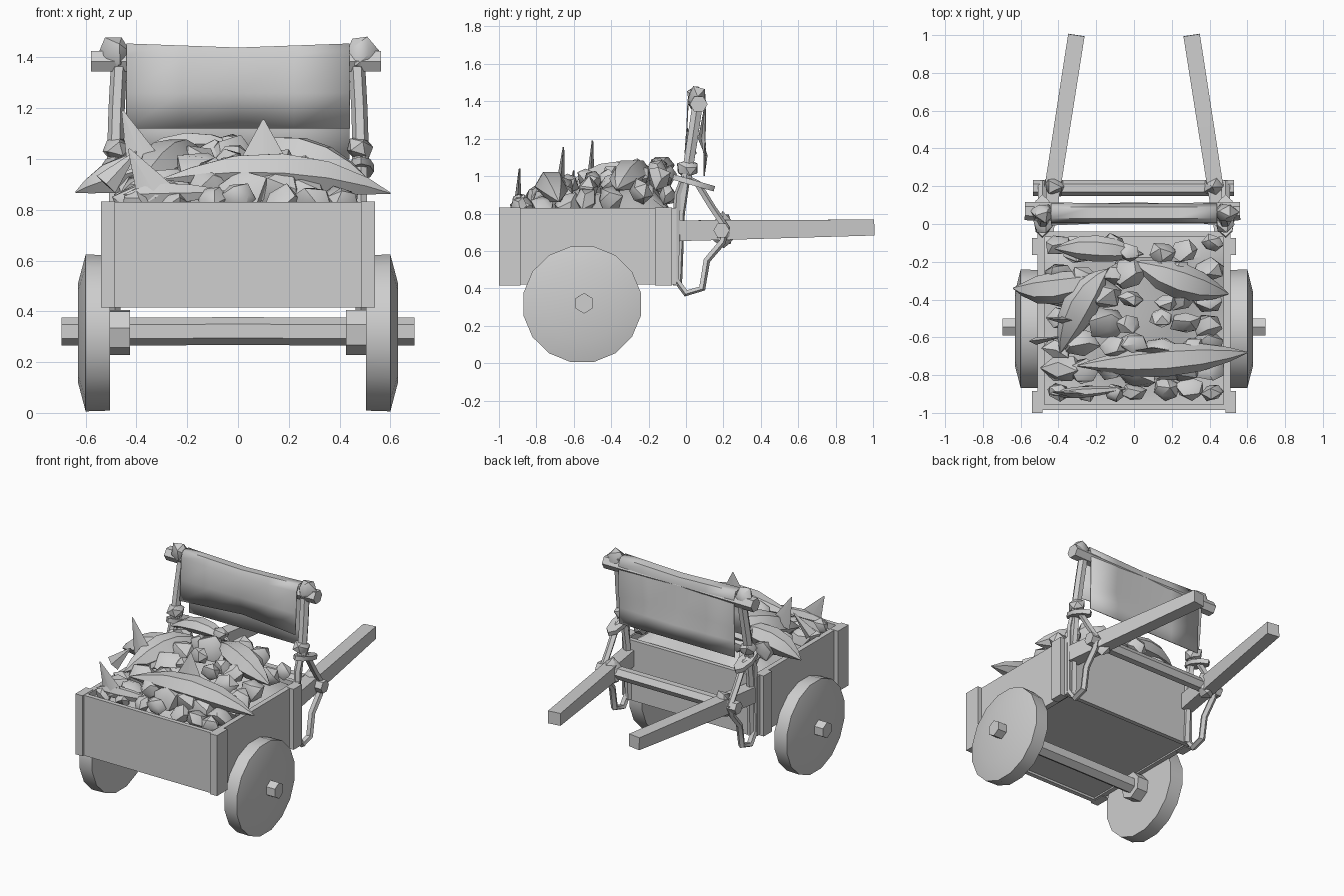
import bpy, bmesh, math, random
from mathutils import Vector as V

if "Cube" in bpy.data.objects:
    bpy.data.objects.remove(bpy.data.objects["Cube"])

random.seed(4)
grey = bpy.data.materials.new("plain grey")
grey.diffuse_color = (0.62, 0.62, 0.62, 1)
grey.use_nodes = True
grey.node_tree.nodes["Principled BSDF"].inputs["Base Color"].default_value = grey.diffuse_color


def finish(name, bm):
    bmesh.ops.recalc_face_normals(bm, faces=bm.faces[:])
    me = bpy.data.meshes.new(name)
    bm.to_mesh(me)
    bm.free()
    me.materials.append(grey)
    ob = bpy.data.objects.new(name, me)
    bpy.context.collection.objects.link(ob)
    return ob


def box(name, lo, hi):
    bm = bmesh.new()
    bmesh.ops.create_cube(bm, size=1)
    for v in bm.verts:
        v.co = V([(lo[i] + hi[i]) / 2 + v.co[i] * (hi[i] - lo[i]) for i in range(3)])
    return finish(name, bm)


def sweep(name, pts, radii, n=6, up=(0, 0, 1), turn=0.0, closed=False):
    """Loft n-sided rings along a path; radii holds (side, up) per point."""
    pts = [V(p) for p in pts]
    bm, rings, m = bmesh.new(), [], len(pts)
    for i, p in enumerate(pts):
        a, b = (pts[i - 1], pts[(i + 1) % m]) if closed else (pts[max(i - 1, 0)], pts[min(i + 1, m - 1)])
        t = (b - a).normalized()
        s = t.cross(V(up)).normalized()
        u = s.cross(t)
        ra, rb = radii[i] if isinstance(radii, list) else radii
        rings.append([bm.verts.new(p + s * ra * math.cos(turn + k * math.tau / n)
                                   + u * rb * math.sin(turn + k * math.tau / n)) for k in range(n)])
    for i in range(m if closed else m - 1):
        r, q = rings[i], rings[(i + 1) % m]
        for k in range(n):
            bm.faces.new((r[k], r[(k + 1) % n], q[(k + 1) % n], q[k]))
    if not closed:
        bm.faces.new(rings[0])
        bm.faces.new(rings[-1])
    return finish(name, bm)


def lump(name, c, size, jitter=0.2, spin=True):
    bm = bmesh.new()
    bmesh.ops.create_icosphere(bm, subdivisions=1, radius=1)
    e = V((random.random(), random.random(), random.random())) * 6 if spin else V((0, 0, 0))
    from mathutils import Euler
    rot = Euler(e).to_matrix()
    for v in bm.verts:
        d = rot @ v.co * (1 + random.uniform(-jitter, jitter))
        v.co = V([c[i] + d[i] * size[i] for i in range(3)])
    return finish(name, bm)


def spindle(name, a, mid, b, w, h):
    """Fat body pointed at both ends, bent through mid."""
    a, mid, b = V(a), V(mid), V(b)
    pts, rad = [], []
    for t, k in ((0, .04), (.12, .4), (.3, .85), (.5, 1), (.7, .85), (.88, .45), (1, .04)):
        pts.append(a * (1 - t) * (1 - 2 * t) + mid * 4 * t * (1 - t) + b * t * (2 * t - 1))
        rad.append((w * k, h * k))
    return sweep(name, pts, rad, 6)


# cart box
box("front_panel", (-.53, -.985, .415), (.53, -.955, .83))
box("back_panel", (-.5, -.07, .415), (.5, -.04, .83))
box("floor", (-.5, -.97, .43), (.5, -.05, .455))

# axle through both wheels
sweep("axle", [(-.695, -.545, .32), (0, -.545, .322), (.695, -.545, .32)], (.052, .055), 6, turn=math.pi / 6)

Q = math.pi / 4
for s, side in ((-1, "left"), (1, "right")):
    # side walls and corner posts
    box(side + "_wall", (min(s * .475, s * .51), -.97, .42), (max(s * .475, s * .51), -.05, .83))
    for y0, y1, tag in ((-1, -.885, "front"), (-.165, -.075, "back")):
        box(f"{side}_{tag}_post", (min(s * .485, s * .54), y0, .415), (max(s * .485, s * .54), y1, .832))
    # wheel, slightly domed outwards
    sweep(side + "_wheel", [(s * .505, -.555, .315), (s * .6, -.555, .315), (s * .63, -.555, .315)],
          [(.318, .312), (.32, .315), (.2, .2)], 16, turn=math.pi / 16)
    # axle bracket
    sweep(side + "_axle_bracket", [(s * .425, -.545, .32), (s * .505, -.545, .32)], (.085, .092), 7, turn=.3)
    # pulling handle
    sweep(side + "_handle", [(s * .467, -.04, .708), (s * .43, .2, .712), (s * .305, 1, .725)],
          [(.058, .078), (.06, .075), (.062, .06)], 4, turn=Q)
    # rope loop round post and handle
    loop = [(-.01, 1.0), (-.045, .9), (-.055, .45), (0, .375), (.085, .40), (.11, .55),
            (.195, .65), (.215, .72), (.14, .83), (.06, .96)]
    sweep(side + "_rope_loop", [(s * .485, y, z) for y, z in loop], (.02, .024), 5, up=(1, 0, 0), closed=True)
    sweep(side + "_rear_upright", [(s * .465, -.045, .42), (s * .47, -.03, .8), (s * .475, .005, 1.03)],
          (.025, .025), 5, up=(0, 1, 0))
    # upper upright
    sweep(side + "_upper_upright", [(s * .485, 0, .98), (s * .478, .035, 1.2), (s * .465, .07, 1.44)],
          (.032, .032), 6, up=(0, 1, 0))
    # lashings
    lump(side + "_top_lashing", (s * .485, .06, 1.415), (.065, .058, .075), .12)
    lump(side + "_middle_lashing", (s * .48, .01, 1.04), (.058, .065, .05), .1)
    sweep(side + "_lashing_ring", [(s * .485, .037, .95), (s * .485, .045, .978)], (.05, .115), 8, up=(0, 1, 0))
    lump(side + "_handle_lashing", (s * .425, .2, .71), (.07, .06, .095), .1)

# cross bars
sweep("top_bar", [(-.578, .068, 1.385), (0, .06, 1.385), (.562, .068, 1.385)], (.048, .046), 6)
sweep("handle_bar", [(-.535, .19, .71), (.53, .19, .71)], (.043, .043), 6)

# cloth draped over the top bar
prof = [(-.008, 1.12, .06), (.002, 1.26, 0), (.008, 1.41, 0), (.03, 1.455, 0), (.09, 1.45, 0),
        (.108, 1.4, 0), (.105, 1.2, -.035), (.1, 1.11, .015), (.1, 1.0, 0)]
bm = bmesh.new()
rows = []
for y, z, push in prof:
    row = []
    for i in range(-2, 3):
        k = 1 - abs(i) / 2
        row.append(bm.verts.new((i * .22, y + push * k, z - (.016 * k if z > 1.3 else 0))))
    rows.append(row)
for r, q in zip(rows, rows[1:]):
    for i in range(4):
        bm.faces.new((r[i], r[i + 1], q[i + 1], q[i]))
cloth = finish("cloth", bm)
mod = cloth.modifiers.new("thickness", "SOLIDIFY")
mod.thickness = .006


# heap of cargo: height falls off to the sides and the front
def heap(x, y):
    prof = [(-1, .86), (-.88, .9), (-.7, 1.0), (-.5, 1.04), (-.3, 1.07), (-.15, 1.1), (-.02, 1.0)]
    for (a, za), (b, zb) in zip(prof, prof[1:]):
        if y <= b:
            return za + (zb - za) * (y - a) / (b - a) - .14 * (x / .45) ** 2


bm = bmesh.new()
bmesh.ops.create_grid(bm, x_segments=8, y_segments=8, size=1)
for v in bm.verts:
    x, y = v.co.x * .475, -.51 + v.co.y * .445
    edge = max(abs(v.co.x), abs(v.co.y)) > .99
    v.co = (x, y, .79 if edge else max(.79, heap(x, y) - .13))
finish("cargo_fill", bm)

for j in range(7):
    for i in range(7):
        x = -.4 + i * .133 + random.uniform(-.04, .04)
        y = -.9 + j * .128 + random.uniform(-.03, .03)
        r = random.uniform(.05, .075) if j in (0, 6) else random.uniform(.055, .1)
        x = max(-.47 + r, min(.47 - r, x))
        y = max(-.945 + r, min(-.08, y))
        lump("rock", (x, y, max(.83, heap(x, y) - r * .85)), (r * 1.15, r * .9, r), .18)

# long pointed bodies lying on the heap
spindle("front_body", (-.3, -.75, .92), (.17, -.72, .945), (.6, -.68, .865), .088, .088)
spindle("right_body", (.0, -.2, 1.02), (.24, -.3, 1.01), (.5, -.37, .93), .095, .085)
spindle("left_body", (-.14, -.24, 1.03), (-.28, -.42, .99), (-.39, -.68, .9), .095, .09)
spindle("outer_left_body", (-.64, -.34, .868), (-.42, -.34, .95), (-.15, -.27, 1.0), .085, .08)
spindle("back_body", (-.42, -.13, 1.0), (-.2, -.13, 1.06), (.05, -.16, 1.03), .07, .05)
spindle("low_front_body", (-.45, -.9, .86), (-.28, -.89, .865), (-.03, -.87, .87), .03, .045)

# thin upright fins
for base, tip, w in (((-.37, -.51, .98), (-.455, -.5, 1.19), .07),
                     ((.1, -.67, .98), (.1, -.655, 1.155), .1),
                     ((-.32, -.9, .85), (-.43, -.89, 1.04), .08),
                     ((-.52, -.62, .9), (-.4, -.6, 1.03), .05)):
    sweep("fin", [base, tip], [(w, .02), (.004, .004)], 4, up=(0, 1, 0))

# smooth shading with sharp edges kept
for ob in bpy.context.collection.objects:
    ob.select_set(True)
    bpy.context.view_layer.objects.active = ob
bpy.ops.object.shade_smooth_by_angle(angle=math.radians(40))
